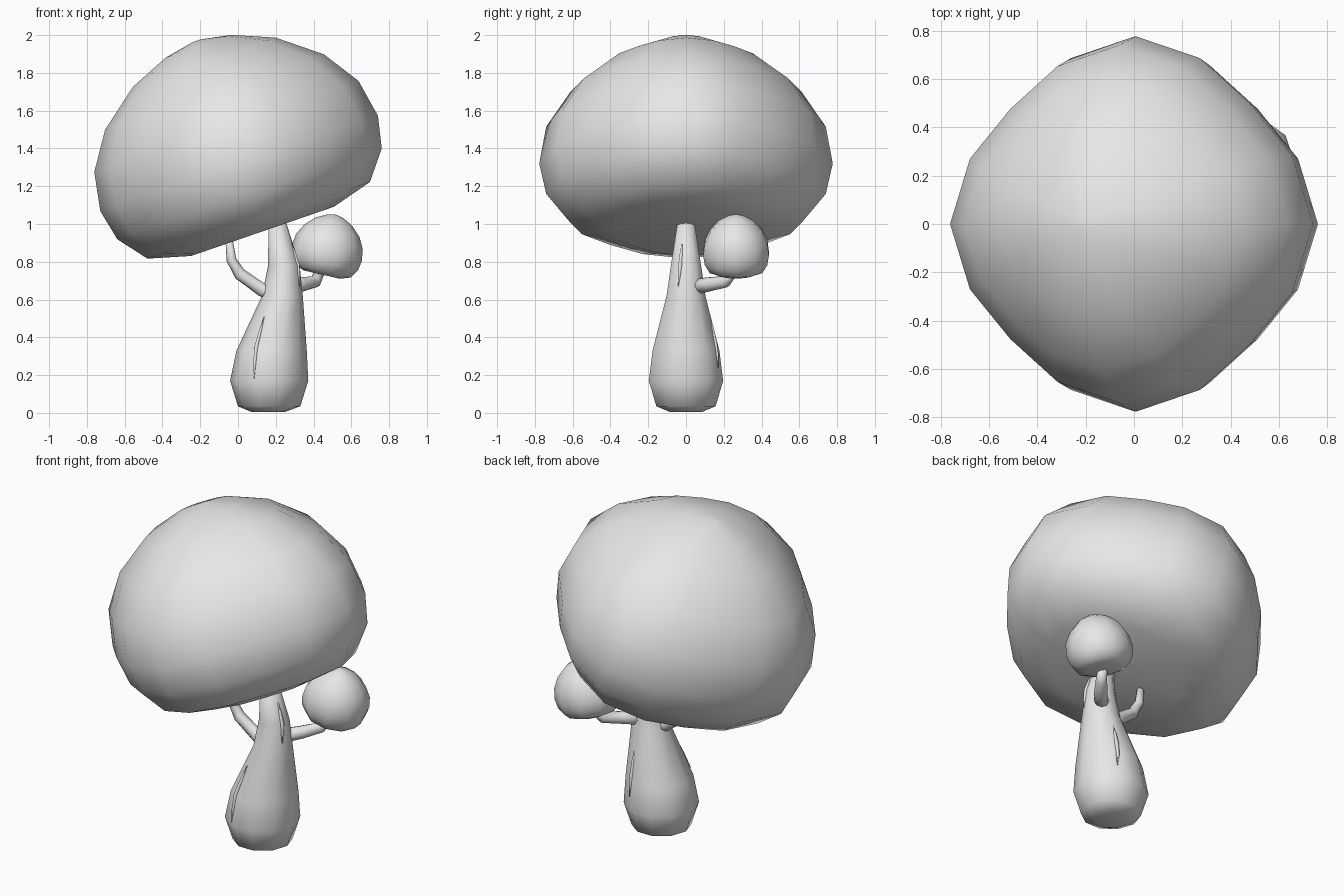
import bpy, bmesh, math
from mathutils import Vector

cube = bpy.data.objects.get("Cube")
if cube:
    bpy.data.objects.remove(cube, do_unlink=True)

grey = bpy.data.materials.new("plain_grey")
grey.use_nodes = True
grey.diffuse_color = (0.8, 0.8, 0.8, 1)
grey.node_tree.nodes["Principled BSDF"].inputs["Base Color"].default_value = (0.8, 0.8, 0.8, 1)


def loft(name, rings, sides, follow=False, square=0.0):
    """Skin rings of (x, y, z, radius); follow turns each ring along the path,
    square pulls the diagonals in."""
    bm = bmesh.new()
    pts = [Vector(r[:3]) for r in rings]
    loops = []
    for i, ring in enumerate(rings):
        u, v = Vector((1, 0, 0)), Vector((0, 1, 0))
        if follow:
            t = (pts[min(i + 1, len(pts) - 1)] - pts[max(i - 1, 0)]).normalized()
            u = t.cross(Vector((1, -1, 0))).normalized()
            v = t.cross(u)
        loop = []
        for k in range(sides):
            a = math.tau * k / sides
            r = ring[3] * (1 - square * math.sin(2 * a) ** 2)
            loop.append(bm.verts.new(pts[i] + r * (math.cos(a) * u + math.sin(a) * v)))
        loops.append(loop)
    for a, b in zip(loops, loops[1:]):
        for k in range(sides):
            n = (k + 1) % sides
            bm.faces.new((a[k], a[n], b[n], b[k]))
    # Close both ends with a fan
    for loop, centre in ((loops[0], pts[0]), (loops[-1], pts[-1])):
        c = bm.verts.new(centre)
        for k in range(sides):
            bm.faces.new((loop[k], loop[(k + 1) % sides], c))
    bmesh.ops.recalc_face_normals(bm, faces=bm.faces)
    mesh = bpy.data.meshes.new(name)
    bm.to_mesh(mesh)
    bm.free()
    mesh.materials.append(grey)
    mesh.shade_smooth()
    obj = bpy.data.objects.new(name, mesh)
    bpy.context.collection.objects.link(obj)
    return obj


# Trunk: bulbous foot, leaning neck
TRUNK = [(.16, 0, .005, .09), (.165, 0, .035, .165), (.165, 0, .17, .207),
         (.178, 0, .33, .186), (.235, 0, .62, .108), (.243, 0, .78, .084),
         (.205, 0, 1.03, .043)]
loft("trunk", TRUNK, 10)


def on_trunk(z, degrees):
    """Point on the bark at a height and compass angle."""
    for a, b in zip(TRUNK, TRUNK[1:]):
        if a[2] <= z <= b[2]:
            f = (z - a[2]) / (b[2] - a[2])
            x, r = a[0] + f * (b[0] - a[0]), a[3] + f * (b[3] - a[3])
            t = math.radians(degrees)
            return x + r * math.cos(t) * .97, r * math.sin(t) * .97, z


# Slim bark ridges: low height, high height, low angle, high angle
RIDGES = {"front_bark_ridge": (.18, .51, 246, 236),
          "side_bark_ridge": (.67, .9, 335, 340),
          "back_bark_ridge": (.24, .52, 62, 72)}
for name, (z0, z1, a0, a1) in RIDGES.items():
    path = []
    for i in range(5):
        f = i / 4
        p = on_trunk(z0 + f * (z1 - z0), a0 + f * (a1 - a0))
        path.append((*p, .002 + .011 * math.sin(math.pi * f)))
    loft(name, path, 4, follow=True)

# Branches
loft("right_branch", [(.21, 0, .625, .045), (.13, 0, .65, .038), (.01, 0, .735, .033),
                      (-.035, 0, .81, .026), (-.05, 0, .94, .018)], 8, follow=True)
loft("left_branch", [(.25, .03, .665, .042), (.34, .12, .68, .038), (.41, .21, .695, .032),
                     (.435, .25, .75, .026)], 8, follow=True)

# Foliage: flat-bottomed domes, the small one a squashed copy of the big one
DOME = [(-.457, .40), (-.395, .623), (-.247, .74), (-.077, .777), (.13, .74),
        (.323, .613), (.49, .40), (.58, .184)]


def foliage(name, sides, square, location, tilt, scale):
    obj = loft(name, [(0, 0, z, r) for z, r in DOME] + [(0, 0, .611, .02)], sides, square=square)
    obj.location = location
    obj.rotation_euler = (0, math.radians(tilt), 0)
    obj.scale = scale


foliage("large_crown", 16, .09, (-.019, 0, 1.393), -19, (1, 1, 1))
foliage("small_crown", 10, 0, (.475, .265, .868), 13, (.245, .235, .305))
